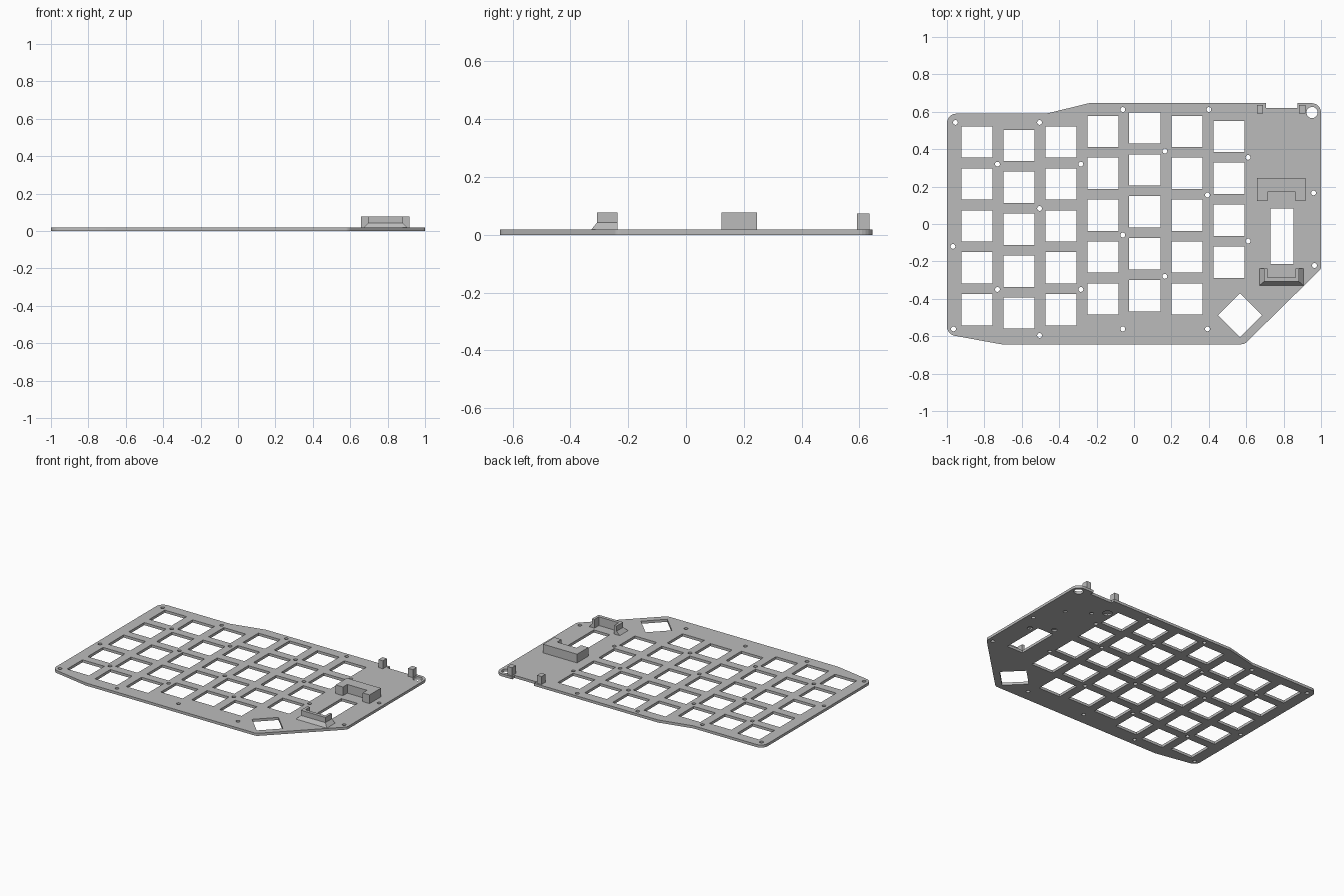
import bpy, bmesh, math
from mathutils import Vector, Matrix

cube = bpy.data.objects.get("Cube")
if cube:
    bpy.data.objects.remove(cube, do_unlink=True)

THICK = 0.018
TOP = 0.078

grey = bpy.data.materials.new("plain_grey")
grey.use_nodes = True
grey.diffuse_color = (0.5, 0.5, 0.5, 1)
grey.node_tree.nodes["Principled BSDF"].inputs["Base Color"].default_value = (0.5, 0.5, 0.5, 1)


def finish(bm, name):
    bmesh.ops.recalc_face_normals(bm, faces=bm.faces)
    mesh = bpy.data.meshes.new(name)
    bm.to_mesh(mesh)
    bm.free()
    mesh.materials.append(grey)
    obj = bpy.data.objects.new(name, mesh)
    bpy.context.collection.objects.link(obj)
    return obj


def rounded(corners, steps=6):
    """Closed outline from (x, y, radius) corners."""
    pts = []
    for i, (x, y, r) in enumerate(corners):
        p = Vector((x, y))
        if r == 0:
            pts.append(p)
            continue
        a = (Vector(corners[i - 1][:2]) - p).normalized()
        b = (Vector(corners[(i + 1) % len(corners)][:2]) - p).normalized()
        half = a.angle(b) / 2
        centre = p + (a + b).normalized() * (r / math.sin(half))
        start = p + a * (r / math.tan(half)) - centre
        end = p + b * (r / math.tan(half)) - centre
        sweep = start.angle(end)
        for k in range(steps + 1):
            t = k / steps
            pts.append(centre + (start * math.sin((1 - t) * sweep)
                                 + end * math.sin(t * sweep)) / math.sin(sweep))
    return pts


def ring(x, y, r, sides, turn=0):
    return [(x + r * math.cos(turn + math.tau * k / sides),
             y + r * math.sin(turn + math.tau * k / sides)) for k in range(sides)]


def slab(name, loops, z0, z1):
    """Flat plate: the first loop is the outline, the others are openings."""
    bm = bmesh.new()
    edges = []
    for loop in loops:
        vs = [bm.verts.new((p[0], p[1], z0)) for p in loop]
        edges += [bm.edges.new((vs[i - 1], vs[i])) for i in range(len(vs))]
    bmesh.ops.triangle_fill(bm, use_beauty=True, edges=edges, normal=(0, 0, 1))
    up = bmesh.ops.extrude_face_region(bm, geom=bm.faces[:])["geom"]
    bmesh.ops.translate(bm, vec=(0, 0, z1 - z0),
                        verts=[v for v in up if isinstance(v, bmesh.types.BMVert)])
    return finish(bm, name)


# Plate outline, with the connector notch in the back edge
outline = rounded([
    (-1, 0.59, 0.05), (-0.47, 0.59, 0.05), (-0.24, 0.646, 0.05),
    (0.705, 0.646, 0), (0.705, 0.62, 0), (0.873, 0.62, 0), (0.873, 0.646, 0),
    (1, 0.646, 0.05), (1, -0.24, 0.03), (0.59, -0.643, 0.04),
    (-0.71, -0.643, 0.05), (-1, -0.59, 0.05)])
openings = []

# Key openings: column centre x, top row y, row count
PITCH, KEY = 0.224, 0.167
columns = [(-0.84, 0.438, 5), (-0.615, 0.42, 5), (-0.39, 0.438, 5), (-0.166, 0.495, 5),
           (0.058, 0.513, 5), (0.283, 0.495, 5), (0.508, 0.468, 4)]
for x, y, rows in columns:
    for row in range(rows):
        openings.append(ring(x, y - row * PITCH, KEY / math.sqrt(2), 4, math.pi / 4))
openings.append(ring(0.567, -0.488, KEY / math.sqrt(2), 4))

# Controller opening and corner hole
openings.append([(0.73, 0.083), (0.853, 0.083), (0.853, -0.214), (0.73, -0.214)])
openings.append(ring(0.952, 0.596, 0.03, 24))

# Screw holes
screws = [(-0.955, 0.543), (-0.505, 0.543), (-0.06, 0.612), (0.4, 0.612),
          (-0.73, 0.32), (-0.284, 0.32), (0.165, 0.39), (0.61, 0.356),
          (-0.505, 0.083), (-0.06, -0.059), (0.393, 0.155), (-0.968, -0.12),
          (0.61, -0.091), (0.165, -0.28), (-0.73, -0.35), (-0.284, -0.35),
          (-0.505, -0.596), (-0.965, -0.561), (-0.06, -0.561), (0.393, -0.561),
          (0.96, 0.166), (0.965, -0.222)]
openings += [ring(x, y, 0.013, 16) for x, y in screws]
plate = slab("switch_plate", [outline] + openings, 0, THICK)

# Shallow pockets in the underside
bm = bmesh.new()
for x, y, r in [(0.64, 0.505, 0.03), (0.855, 0.35, 0.012), (0.714, 0.438, 0.012),
                (0.76, 0.13, 0.018), (0.89, 0.05, 0.018)]:
    bmesh.ops.create_cone(bm, cap_ends=True, segments=16, radius1=r, radius2=r,
                          depth=0.02, matrix=Matrix.Translation((x, y, 0)))
cutter = finish(bm, "pocket_cutter")
cutter.hide_render = True
cutter.hide_viewport = True
cut = plate.modifiers.new("pockets", 'BOOLEAN')
cut.operation = 'DIFFERENCE'
cut.solver = 'EXACT'
cut.object = cutter

# U-shaped back holder, open to the front
slab("back_holder", [[(0.658, 0.246), (0.917, 0.246), (0.917, 0.123), (0.864, 0.123),
                      (0.864, 0.17), (0.714, 0.17), (0.714, 0.123), (0.658, 0.123)]],
     THICK, TOP)

# U-shaped front holder, open to the back, with a flared foot
u_shape = [(0.695, -0.237), (0.695, -0.308), (0.882, -0.308), (0.882, -0.237),
           (0.864, -0.237), (0.864, -0.285), (0.713, -0.285), (0.713, -0.237)]
foot = slab("front_holder_foot", [u_shape], THICK, 0.042)
for v in foot.data.vertices:
    if v.co.z < 0.03:
        if v.co.y < -0.3:
            v.co.y -= 0.02
        if not 0.7 < v.co.x < 0.88:
            v.co.x += math.copysign(0.024, v.co.x - 0.788)
slab("front_holder", [u_shape], 0.042, TOP)

# Connector posts beside the notch
for side, x0, x1 in [("right", 0.657, 0.69), ("left", 0.882, 0.918)]:
    slab("connector_post_" + side,
         [[(x0, 0.592), (x1, 0.592), (x1, 0.635), (x0, 0.635)]], THICK, 0.073)
